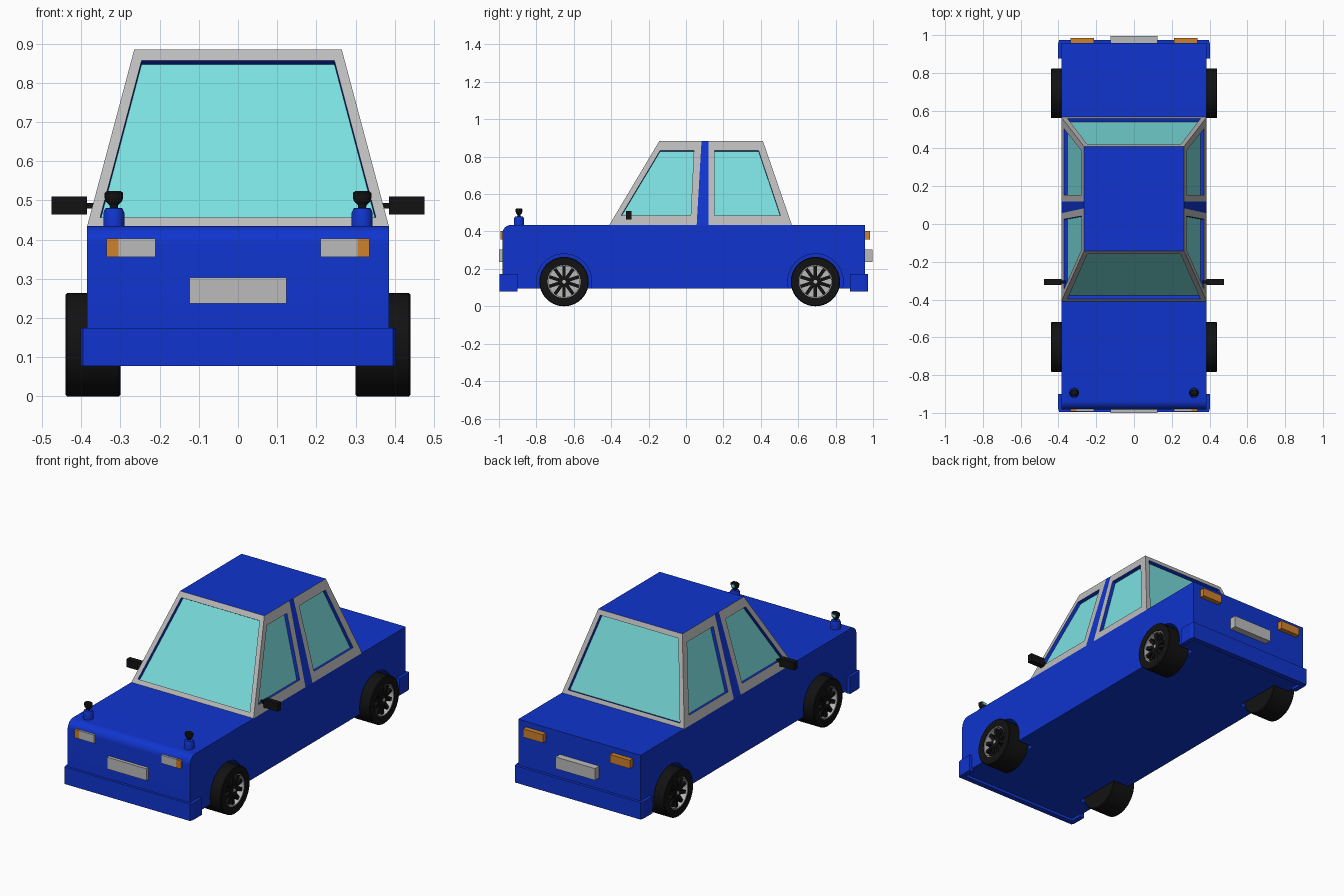
import bpy, bmesh, math
from mathutils import Vector, Matrix

if "Cube" in bpy.data.objects:
    bpy.data.objects.remove(bpy.data.objects["Cube"])


def material(name, rgb):
    m = bpy.data.materials.new(name)
    m.diffuse_color = (*rgb, 1)
    m.use_nodes = True
    m.node_tree.nodes["Principled BSDF"].inputs["Base Color"].default_value = m.diffuse_color
    return m


BLUE = material("blue_paint", (0.005, 0.035, 0.62))
GLASS = material("glass", (0.2, 0.74, 0.74))
ORANGE = material("orange_lens", (0.62, 0.22, 0.025))
BLACK = material("black_rubber", (0.006, 0.006, 0.006))
GREY = material("grey_trim", (0.5, 0.5, 0.5))


def mesh(name, verts, faces, mats, fix=True, slots=None):
    me = bpy.data.meshes.new(name)
    me.from_pydata([tuple(v) for v in verts], [], faces)
    for m in mats:
        me.materials.append(m)
    if slots:
        me.polygons.foreach_set("material_index", slots)
    if fix:
        bm = bmesh.new()
        bm.from_mesh(me)
        bmesh.ops.recalc_face_normals(bm, faces=bm.faces)
        bm.to_mesh(me)
        bm.free()
    ob = bpy.data.objects.new(name, me)
    bpy.context.collection.objects.link(ob)
    return ob


def prism(name, lower, upper, mat):
    n = len(lower)
    faces = [tuple(range(n)), tuple(range(n, 2 * n))]
    faces += [(i, (i + 1) % n, n + (i + 1) % n, n + i) for i in range(n)]
    return mesh(name, list(lower) + list(upper), faces, [mat])


def box(name, x0, x1, y0, y1, z0, z1, mat):
    c = [(x0, y0), (x1, y0), (x1, y1), (x0, y1)]
    return prism(name, [(*p, z0) for p in c], [(*p, z1) for p in c], mat)


def smooth(ob):
    bpy.ops.object.select_all(action='DESELECT')
    ob.select_set(True)
    bpy.context.view_layer.objects.active = ob
    bpy.ops.object.shade_smooth_by_angle(angle=math.radians(35))


def lathe(name, profile, mat, loc, side=0, n=32):
    """Spin (radius, height) points about z; side = +-1 lays the axis along x."""
    verts, k = [], len(profile)
    for i in range(n):
        a = 2 * math.pi * i / n
        verts += [(r * math.cos(a), r * math.sin(a), h) for r, h in profile]
    faces = [(i * k + j, (i + 1) % n * k + j, (i + 1) % n * k + j + 1, i * k + j + 1)
             for i in range(n) for j in range(k - 1)]
    ob = mesh(name, verts, faces, [mat], fix=False)
    bm = bmesh.new()
    bm.from_mesh(ob.data)
    bmesh.ops.remove_doubles(bm, verts=bm.verts, dist=1e-5)
    bmesh.ops.recalc_face_normals(bm, faces=bm.faces)
    bm.to_mesh(ob.data)
    bm.free()
    ob.location = loc
    ob.rotation_euler.y = side * math.pi / 2
    smooth(ob)
    return ob


# Body: side profile with rounded nose, extruded across the width
nose = [(-0.935 - 0.047 * math.sin(a), 0.388 + 0.047 * math.cos(a))
        for a in [math.pi / 2 * i / 8 for i in range(9)]]
prof = nose + [(-0.982, 0.094), (0.958, 0.094), (0.958, 0.435)]
body = prism("body", [(-0.385, *p) for p in prof], [(0.385, *p) for p in prof], BLUE)

# Wheel arches cut from the body
WHEELS = [(s, y) for s in (1, -1) for y in (-0.652, 0.692)]
WZ = 0.132
for s, y in WHEELS:
    cutter = lathe("arch_cutter", [(0, 0.285), (0.148, 0.285), (0.148, 0.5), (0, 0.5)],
                   BLUE, (0, y, WZ), s, 40)
    cutter.hide_render = True
    mod = body.modifiers.new("arch", 'BOOLEAN')
    mod.operation, mod.solver, mod.object = 'DIFFERENCE', 'EXACT', cutter
    bpy.context.view_layer.objects.active = body
    bpy.ops.object.modifier_apply(modifier=mod.name)
    bpy.data.objects.remove(cutter)
smooth(body)

# Wheels: tyre, dished rim, spokes and hub
for s, y in WHEELS:
    at = (0, y, WZ)
    lathe("tyre", [(0, 0.30), (0.128, 0.30), (0.132, 0.304), (0.132, 0.436), (0.128, 0.44),
                   (0.088, 0.44), (0.088, 0.39), (0, 0.39)], BLACK, at, s, 40)
    lathe("rim", [(0, 0.385), (0, 0.40), (0.083, 0.40), (0.083, 0.437), (0.0885, 0.437),
                  (0.0885, 0.385), (0, 0.385)], GREY, at, s, 40)
    lathe("hub", [(0, 0.395), (0.03, 0.395), (0.03, 0.43), (0.012, 0.433), (0, 0.433)], BLACK, at, s, 20)
    lathe("hub_cap", [(0, 0.43), (0.01, 0.43), (0.01, 0.437), (0, 0.437)], GREY, at, s, 12)
    bm = bmesh.new()
    for i in range(10):
        turn = Matrix.Rotation(math.tau * i / 10, 4, 'Z')
        bmesh.ops.create_cube(bm, size=1, matrix=turn @ Matrix.Translation((0.055, 0, 0.415))
                              @ Matrix.Diagonal((0.062, 0.018, 0.025, 1)))
    me = bpy.data.meshes.new("spokes")
    bm.to_mesh(me)
    bm.free()
    me.materials.append(BLACK)
    ob = bpy.data.objects.new("spokes", me)
    bpy.context.collection.objects.link(ob)
    ob.location, ob.rotation_euler.y = at, s * math.pi / 2


# Cabin: grey frames with recessed glass
def window(name, outer, inner, depth=0.02):
    outer, inner = [Vector(p) for p in outer], [Vector(p) for p in inner]
    nrm = (outer[1] - outer[0]).cross(outer[2] - outer[1]).normalized()
    if nrm.dot(outer[0] - Vector((0, 0.08, 0.6))) < 0:
        outer.reverse()
        inner.reverse()
        nrm = -nrm
    back = [p - nrm * depth for p in inner]
    ring = [(i, (i + 1) % 4, 4 + (i + 1) % 4, 4 + i) for i in range(4)]
    wall = [tuple(v + 4 for v in f) for f in ring]
    mesh(name + "_frame", outer + inner + back, ring + wall, [GREY, BLUE], False, [0] * 4 + [1] * 4)
    mesh(name + "_glass", back, [(0, 1, 2, 3)], [GLASS], False)


def side_pts(s, pts):
    return [(s * (0.385 - 0.12 * (z - 0.435) / 0.45), y, z) for y, z in pts]


def end_pts(y0, y1, pts):
    return [(x, y0 + (y1 - y0) * (z - 0.435) / 0.45, z) for x, z in pts]


Z0, Z1 = 0.435, 0.885
for name, y0, y1 in (("windscreen", -0.41, -0.142), ("rear_window", 0.566, 0.411)):
    window(name,
           end_pts(y0, y1, [(-0.385, Z0), (0.385, Z0), (0.265, Z1), (-0.265, Z1)]),
           end_pts(y0, y1, [(-0.352, 0.457), (0.352, 0.457), (0.246, 0.858), (-0.246, 0.858)]))
for s in (1, -1):
    window("front_door_window",
           side_pts(s, [(-0.41, Z0), (0.057, Z0), (0.083, Z1), (-0.142, Z1)]),
           side_pts(s, [(-0.347, 0.485), (0.025, 0.485), (0.042, 0.833), (-0.138, 0.833)]))
    window("back_door_window",
           side_pts(s, [(0.12, Z0), (0.566, Z0), (0.411, Z1), (0.12, Z1)]),
           side_pts(s, [(0.153, 0.485), (0.505, 0.485), (0.388, 0.833), (0.153, 0.833)]))
    pillar = side_pts(s, [(0.057, Z0), (0.12, Z0), (0.12, Z1), (0.083, Z1)])
    prism("door_pillar", pillar, [(x - s * 0.02, y, z) for x, y, z in pillar], BLUE)
mesh("roof", [(-0.265, -0.142, Z1), (0.265, -0.142, Z1), (0.265, 0.411, Z1), (-0.265, 0.411, Z1)],
     [(0, 1, 2, 3)], [BLUE], False)


# Bumpers wrapping around the corners
def bumper(name, tip, end):
    d = 1 if end > tip else -1
    half = [(0.402, end), (0.402, tip + d * 0.02), (0.396, tip)]
    hollow = [(0.375, tip + d * 0.03), (0.375, end)]
    path = half + [(-x, y) for x, y in reversed(half)]
    path += [(-x, y) for x, y in reversed(hollow)] + hollow
    prism(name, [(*p, 0.078) for p in path], [(*p, 0.174) for p in path], BLUE)


bumper("front_bumper", -0.996, -0.90)
bumper("rear_bumper", 0.974, 0.877)

# Blank number plates
box("front_plate", -0.124, 0.124, -1.0, -0.97, 0.237, 0.304, GREY)
box("rear_plate", -0.124, 0.124, 0.95, 0.996, 0.237, 0.304, GREY)

# Lamps and mirrors on both sides
for s in (1, -1):
    box("headlamp", s * 0.211, s * 0.305, -0.992, -0.97, 0.356, 0.403, GREY)
    box("indicator", s * 0.305, s * 0.336, -0.992, -0.97, 0.356, 0.403, ORANGE)
    box("tail_lamp", s * 0.211, s * 0.336, 0.95, 0.985, 0.356, 0.403, ORANGE)
    box("door_mirror", s * 0.385, s * 0.476, -0.322, -0.292, 0.464, 0.51, BLACK)
    box("door_mirror_stem", s * 0.36, s * 0.388, -0.314, -0.3, 0.479, 0.494, BLACK)
    at = (s * 0.317, -0.893, 0)
    lathe("wing_mirror_base", [(0, 0.43), (0.027, 0.43), (0.027, 0.468), (0.022, 0.48), (0, 0.483)],
          BLUE, at, 0, 24)
    head = lathe("wing_mirror_head", [(0, 0.475), (0.009, 0.475), (0.011, 0.488), (0.021, 0.498),
                                      (0.024, 0.508), (0.024, 0.519), (0.018, 0.524), (0, 0.524)],
                 BLACK, at, 0, 24)
    head.scale.y = 0.75
    box("wing_mirror_glass", at[0] - 0.012, at[0] + 0.012, -0.885, -0.873, 0.504, 0.519, GLASS)
